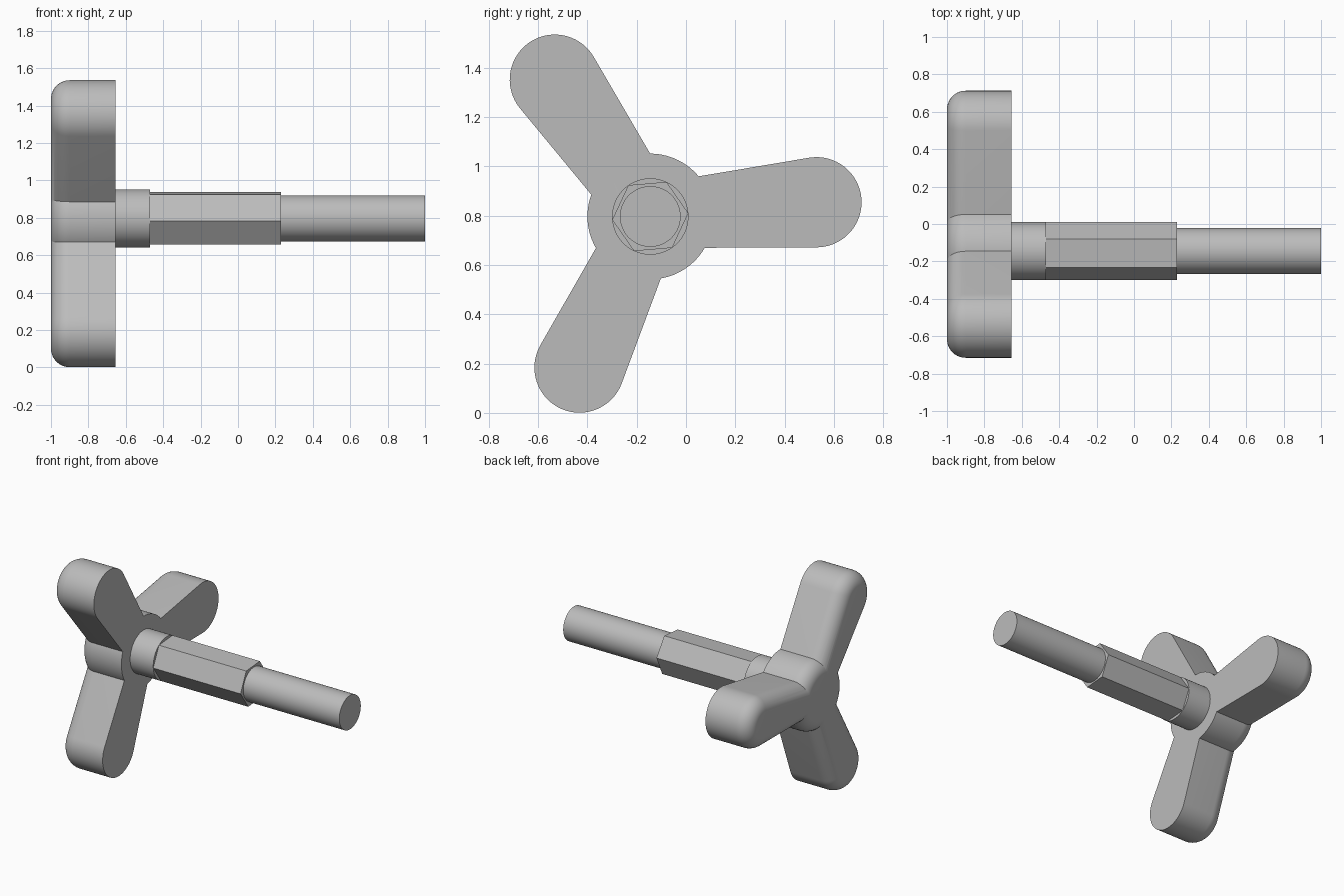
import bpy, bmesh
from math import sin, cos, pi, asin, radians

cube = bpy.data.objects.get("Cube")
if cube:
    bpy.data.objects.remove(cube, do_unlink=True)

AXIS_Y, AXIS_Z = -0.145, 0.797   # the shaft runs along x
TURN = radians(4.9)              # shared turn of the arms and hexagon
BACK, FACE, FILLET = -1.0, -0.655, 0.1

grey = bpy.data.materials.new("plain grey")
grey.use_nodes = True
colour = (0.5, 0.5, 0.5, 1)
grey.diffuse_color = colour
grey.node_tree.nodes["Principled BSDF"].inputs["Base Color"].default_value = colour


def circle(r, n=96, turn=0.0):
    return [(r * cos(turn + 2 * pi * i / n), r * sin(turn + 2 * pi * i / n)) for i in range(n)]


def arm_outline(angle, inset, length=0.677, root=0.128, tip=0.183, n=40):
    """Tapered slot: two circles joined by their shared tangents."""
    spread = pi / 2 + asin((tip - root) / length)
    pts = []
    for i in range(n + 1):
        a = -spread + 2 * spread * i / n
        pts.append((length + (tip - inset) * cos(a), (tip - inset) * sin(a)))
    for i in range(n + 1):
        a = spread + 2 * (pi - spread) * i / n
        pts.append(((root - inset) * cos(a), (root - inset) * sin(a)))
    c, s = cos(angle), sin(angle)
    return [(u * c - v * s, u * s + v * c) for u, v in pts]


def loft(name, sections):
    """Skin a solid through (x, outline) sections along the shaft."""
    bm = bmesh.new()
    rings = [[bm.verts.new((x, AXIS_Y + u, AXIS_Z + v)) for u, v in pts] for x, pts in sections]
    for a, b in zip(rings, rings[1:]):
        for i in range(len(a)):
            j = (i + 1) % len(a)
            bm.faces.new((a[i], a[j], b[j], b[i]))
    bm.faces.new(rings[0])
    bm.faces.new(rings[-1])
    bmesh.ops.recalc_face_normals(bm, faces=bm.faces)
    mesh = bpy.data.meshes.new(name)
    bm.to_mesh(mesh)
    bm.free()
    mesh.materials.append(grey)
    obj = bpy.data.objects.new(name, mesh)
    bpy.context.collection.objects.link(obj)
    return obj


def filleted(name, outline, steps=10):
    """Plate with a rounded outer rim; outline(inset) gives its shape."""
    sections = []
    for i in range(steps + 1):
        a = pi / 2 * i / steps
        sections.append((BACK + FILLET * (1 - sin(a)), outline(FILLET * (1 - cos(a)))))
    return loft(name, [(FACE, outline(0))] + sections)


def select_only(obj):
    bpy.ops.object.select_all(action='DESELECT')
    obj.select_set(True)
    bpy.context.view_layer.objects.active = obj


# Three-armed handle: round hub fused with the arms
handle = filleted("handle", lambda d: circle(0.255 - d))
for k in range(3):
    arm = filleted("arm", lambda d: arm_outline(TURN + k * 2 * pi / 3, d))
    select_only(handle)
    mod = handle.modifiers.new("fuse", 'BOOLEAN')
    mod.operation, mod.solver, mod.object = 'UNION', 'EXACT', arm
    bpy.ops.object.modifier_apply(modifier=mod.name)
    bpy.data.objects.remove(arm, do_unlink=True)

# Shaft: collar, hexagonal section, round end
collar = loft("collar", [(x, circle(0.155)) for x in (FACE, -0.47)])
hexagon = loft("hex_shaft", [(x, circle(0.155, 6, TURN)) for x in (-0.47, 0.23)])
rod = loft("round_shaft", [(x, circle(0.123)) for x in (0.23, 1.0)])

for obj in (handle, collar, rod):
    select_only(obj)
    bpy.ops.object.shade_smooth_by_angle(angle=radians(25))
